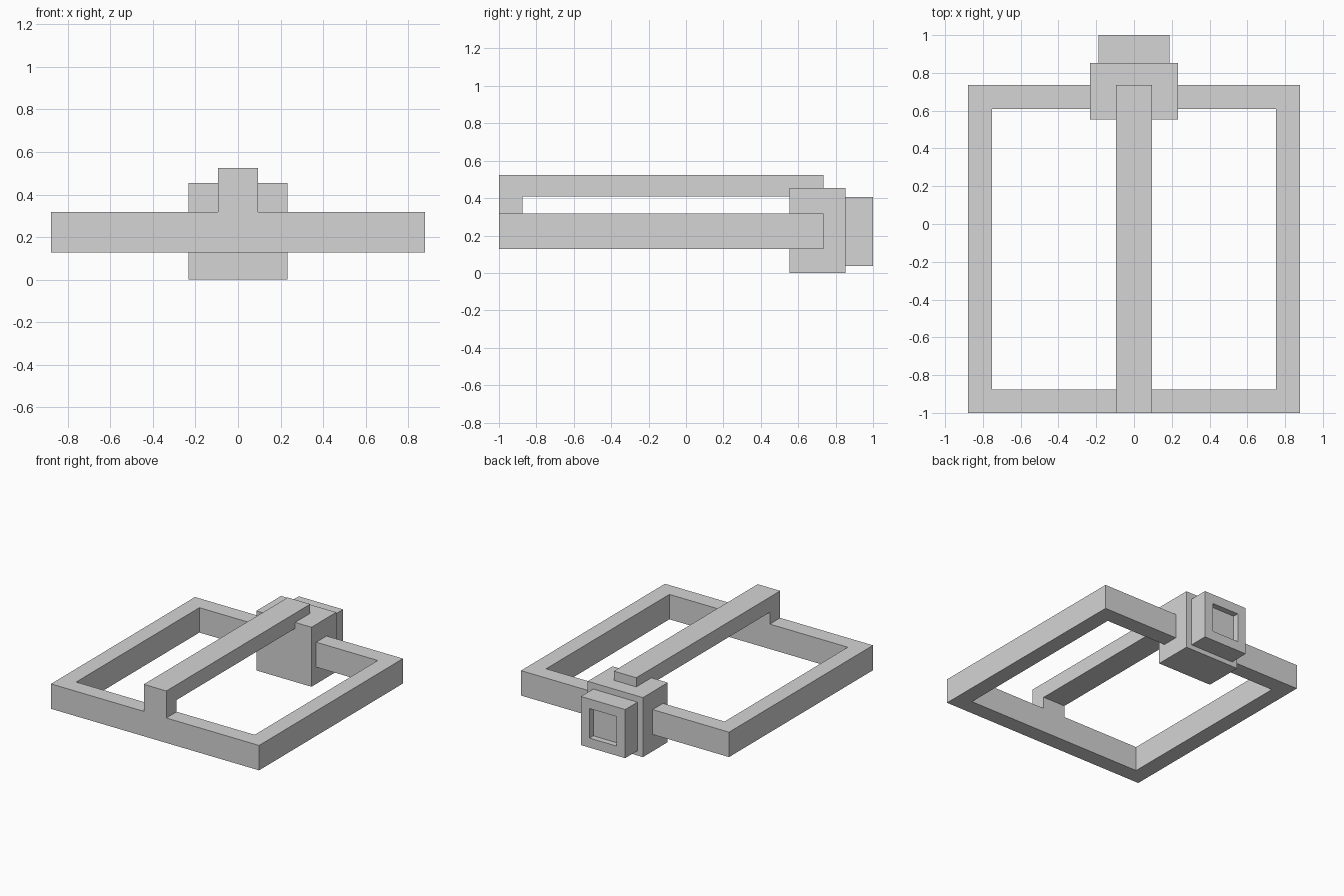
import bpy
import bmesh
from mathutils import Vector

cube = bpy.data.objects.get("Cube")
if cube:
    bpy.data.objects.remove(cube, do_unlink=True)

GREY = (0.66, 0.66, 0.66, 1.0)
grey = bpy.data.materials.new("plain grey")
grey.use_nodes = True
grey.diffuse_color = GREY
grey.node_tree.nodes["Principled BSDF"].inputs["Base Color"].default_value = GREY


def add_object(name, bm):
    bmesh.ops.recalc_face_normals(bm, faces=bm.faces)
    mesh = bpy.data.meshes.new(name)
    bm.to_mesh(mesh)
    bm.free()
    mesh.materials.append(grey)
    obj = bpy.data.objects.new(name, mesh)
    bpy.context.collection.objects.link(obj)


def box_mesh(low, high):
    low, high = Vector(low), Vector(high)
    bm = bmesh.new()
    bmesh.ops.create_cube(bm, size=1)
    for v in bm.verts:
        v.co = (low + high) / 2 + v.co * (high - low)
    return bm


def face_towards(bm, direction):
    bm.normal_update()
    return max(bm.faces, key=lambda f: f.normal.dot(Vector(direction)))


def inset(bm, face, width):
    bmesh.ops.inset_region(bm, faces=[face], thickness=width, use_even_offset=True)


def extrude(bm, face, shift):
    moved = bmesh.ops.extrude_face_region(bm, geom=[face])["geom"]
    verts = [g for g in moved if isinstance(g, bmesh.types.BMVert)]
    bmesh.ops.translate(bm, vec=shift, verts=verts)


# Rectangular frame: inset the top and bottom of a slab, then join the holes
bm = box_mesh((-0.878, -1, 0.128), (0.878, 0.735, 0.318))
caps = [face_towards(bm, (0, 0, s)) for s in (1, -1)]
for cap in caps:
    inset(bm, cap, 0.125)
rims = [e for cap in caps for e in cap.edges]
bmesh.ops.delete(bm, geom=caps, context="FACES_ONLY")
bmesh.ops.bridge_loops(bm, edges=rims)
add_object("frame", bm)

# Raised centre beam with its front post, as one side profile
HALF_BEAM = 0.095
profile = [(-1, 0.318), (-0.875, 0.318), (-0.875, 0.408),
           (0.735, 0.408), (0.735, 0.524), (-1, 0.524)]
bm = bmesh.new()
side = bm.faces.new([bm.verts.new((-HALF_BEAM, y, z)) for y, z in profile])
extrude(bm, side, (2 * HALF_BEAM, 0, 0))
add_object("centre_beam", bm)

# Main block around the rear bar
add_object("rear_block", box_mesh((-0.233, 0.553, 0), (0.233, 0.852, 0.454)))

# Smaller connector block with a square socket in its back
bm = box_mesh((-0.187, 0.852, 0.036), (0.187, 1, 0.407))
back = face_towards(bm, (0, 1, 0))
inset(bm, back, 0.073)
extrude(bm, back, (0, -0.045, 0))
if back.is_valid:
    bmesh.ops.delete(bm, geom=[back], context="FACES_ONLY")
add_object("connector_socket", bm)
